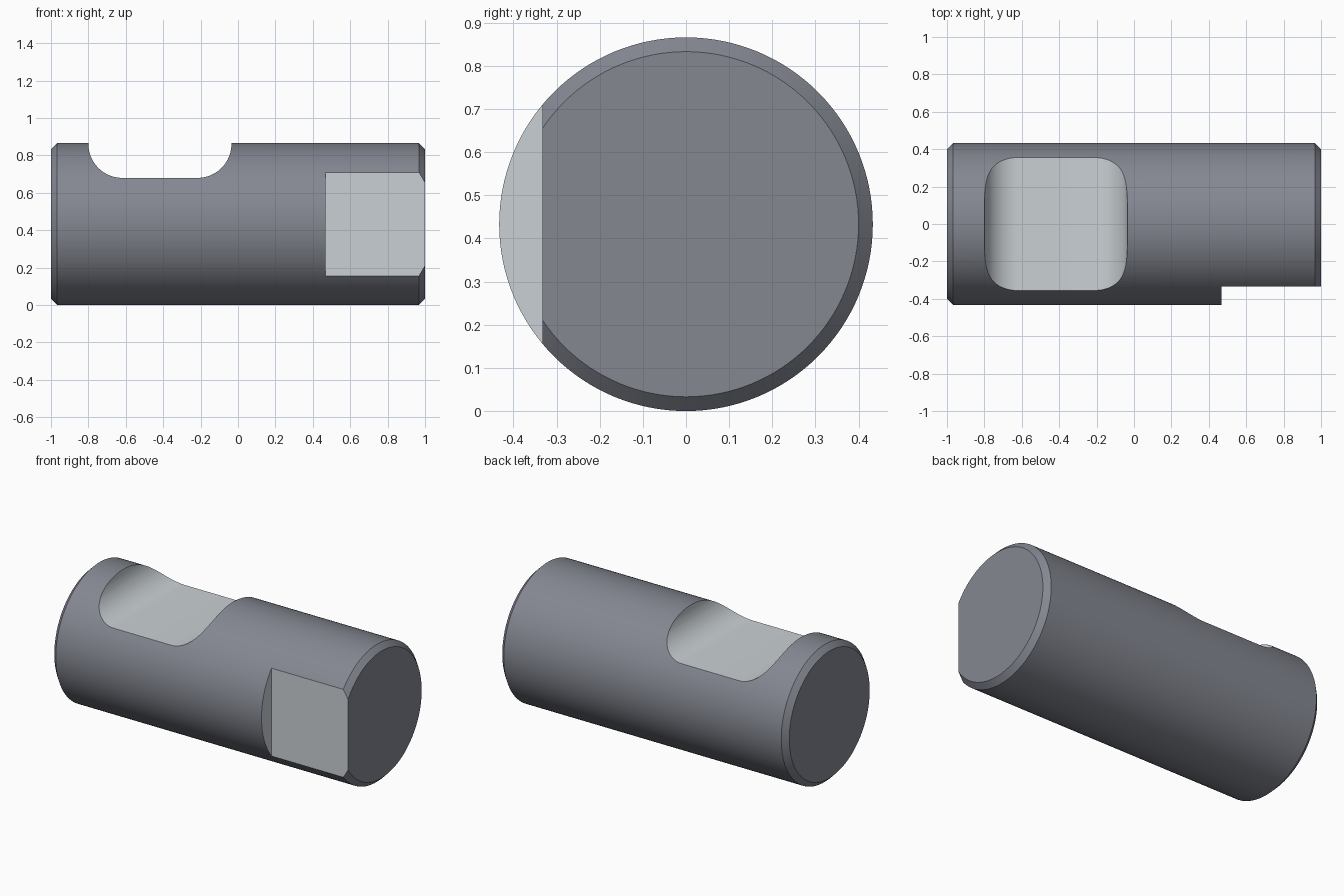
import bpy, bmesh
from math import pi, sin, cos, radians

if "Cube" in bpy.data.objects:
    bpy.data.objects.remove(bpy.data.objects["Cube"])

R, CHAMFER = 0.433, 0.033      # pin radius and end chamfer
SIDES = 128


def make_material(name, color):
    mat = bpy.data.materials.new(name)
    mat.diffuse_color = (*color, 1)
    mat.use_nodes = True
    mat.node_tree.nodes["Principled BSDF"].inputs["Base Color"].default_value = mat.diffuse_color
    return mat


# Dark turned surface, lighter milled surface
MATERIALS = [make_material("dark_steel", (0.233, 0.245, 0.286)),
             make_material("milled_steel", (0.59, 0.633, 0.66))]


def make_object(name, bm, mat_index):
    bmesh.ops.recalc_face_normals(bm, faces=bm.faces)
    for f in bm.faces:
        f.material_index = mat_index
    mesh = bpy.data.meshes.new(name)
    for mat in MATERIALS:
        mesh.materials.append(mat)
    bm.to_mesh(mesh)
    bm.free()
    obj = bpy.data.objects.new(name, mesh)
    bpy.context.collection.objects.link(obj)
    return obj


def prism(name, outline, y0, y1):
    """Extrude an x-z outline from y0 to y1."""
    bm = bmesh.new()
    face = bm.faces.new([bm.verts.new((x, y0, z)) for x, z in outline])
    ext = bmesh.ops.extrude_face_region(bm, geom=[face])
    verts = [v for v in ext["geom"] if isinstance(v, bmesh.types.BMVert)]
    bmesh.ops.translate(bm, verts=verts, vec=(0, y1 - y0, 0))
    return make_object(name, bm, 1)


def arc(cx, cz, r, a0, a1, n=24):
    return [(cx + r * cos(a0 + (a1 - a0) * i / n),
             cz + r * sin(a0 + (a1 - a0) * i / n)) for i in range(n + 1)]


# Round pin along x with chamfered ends
bm = bmesh.new()
rings = []
for x, r in [(-1, R - CHAMFER), (-1 + CHAMFER, R), (1 - CHAMFER, R), (1, R - CHAMFER)]:
    rings.append([bm.verts.new((x, r * cos(2 * pi * i / SIDES), R + r * sin(2 * pi * i / SIDES)))
                  for i in range(SIDES)])
for a, b in zip(rings, rings[1:]):
    for i in range(SIDES):
        j = (i + 1) % SIDES
        bm.faces.new((a[i], a[j], b[j], b[i]))
bm.faces.new(rings[0])
bm.faces.new(rings[-1])
pin = make_object("notched_pin", bm, 0)

# Top notch with rounded lower corners
X0, X1, FLOOR, FILLET = -0.80, -0.035, 0.68, 0.182
notch = prism("notch_cutter",
              [(X1, 1.1), (X0, 1.1)]
              + arc(X0 + FILLET, FLOOR + FILLET, FILLET, pi, 1.5 * pi)
              + arc(X1 - FILLET, FLOOR + FILLET, FILLET, 1.5 * pi, 2 * pi), -0.6, 0.6)

# Flat on the front side at the right end
flat = prism("flat_cutter", [(0.467, -0.2), (1.2, -0.2), (1.2, 1.1), (0.467, 1.1)], -0.7, -0.333)

# Cut both, then remove the cutters
bpy.context.view_layer.objects.active = pin
pin.select_set(True)
for cutter in (notch, flat):
    cutter.hide_render = True
    mod = pin.modifiers.new(cutter.name, "BOOLEAN")
    mod.operation = "DIFFERENCE"
    mod.solver = "EXACT"
    mod.object = cutter
    bpy.ops.object.modifier_apply(modifier=mod.name)
    bpy.data.objects.remove(cutter, do_unlink=True)

bpy.ops.object.shade_smooth_by_angle(angle=radians(25))
